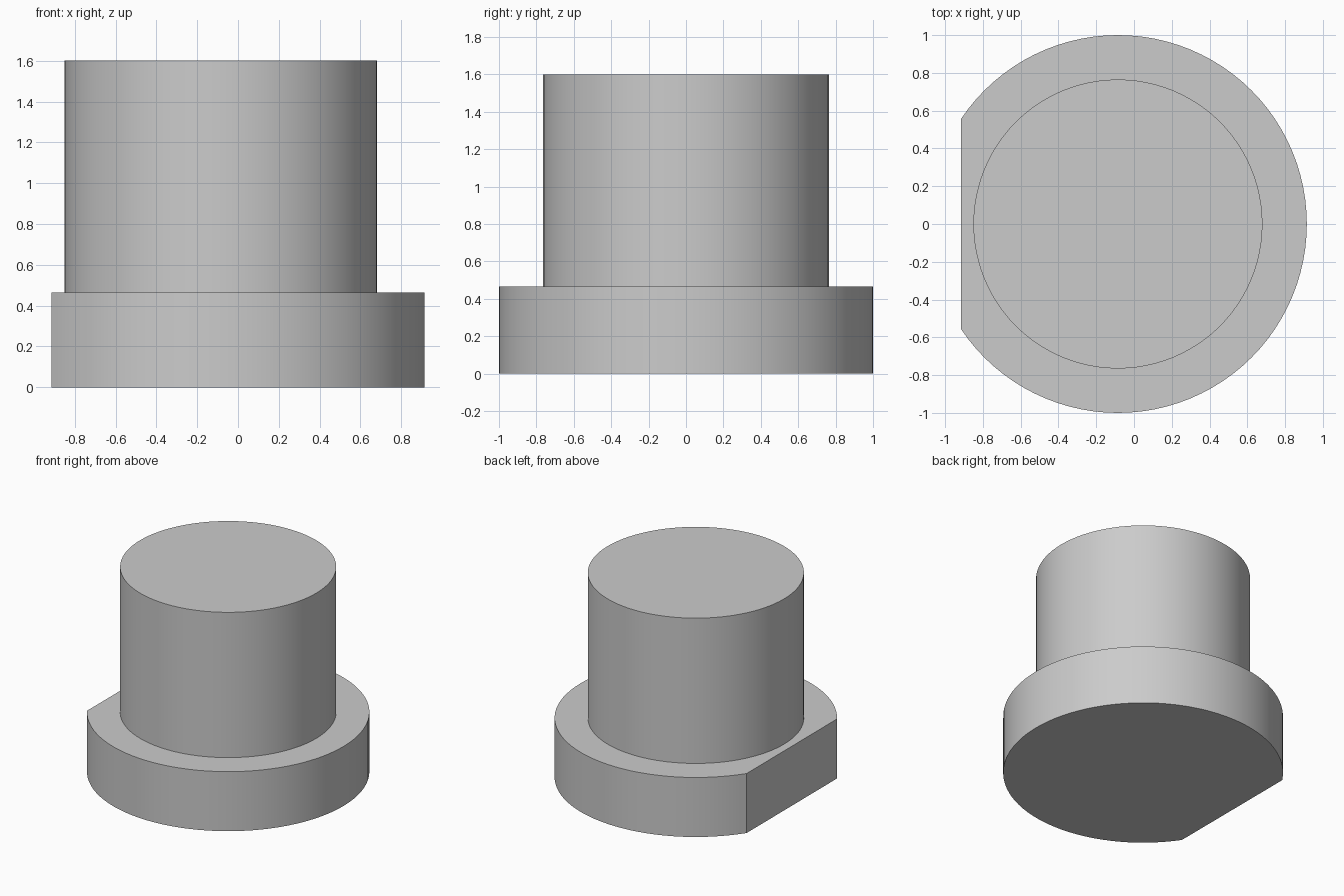
import bpy
import bmesh
import math

cube = bpy.data.objects.get("Cube")
if cube:
    bpy.data.objects.remove(cube, do_unlink=True)

SEGMENTS = 96
FLANGE_R, FLANGE_H = 1.0, 0.465
SHAFT_R, TOP_H = 0.765, 1.60
FLAT_DIST = 0.83          # distance from the axis to the flat on the flange
AXIS_X = -(FLANGE_R - FLAT_DIST) / 2

# Plain grey material
grey = bpy.data.materials.new("plain_grey")
grey.use_nodes = True
colour = (0.6, 0.6, 0.6, 1.0)
grey.diffuse_color = colour
grey.node_tree.nodes["Principled BSDF"].inputs["Base Color"].default_value = colour

# Stepped body: half profile turned around the axis
profile = [(0, 0), (FLANGE_R, 0), (FLANGE_R, FLANGE_H),
           (SHAFT_R, FLANGE_H), (SHAFT_R, TOP_H), (0, TOP_H)]
bm = bmesh.new()
verts = [bm.verts.new((r, 0, z)) for r, z in profile]
edges = [bm.edges.new(pair) for pair in zip(verts, verts[1:])]
bmesh.ops.spin(bm, geom=verts + edges, cent=(0, 0, 0), axis=(0, 0, 1),
               angle=math.tau, steps=SEGMENTS)
bmesh.ops.remove_doubles(bm, verts=bm.verts, dist=0.0001)

# Flat side: slice the flange and close the cut
cut = bmesh.ops.bisect_plane(bm, geom=bm.verts[:] + bm.edges[:] + bm.faces[:],
                             plane_co=(-FLAT_DIST, 0, 0), plane_no=(-1, 0, 0),
                             clear_outer=True)
rim = [e for e in cut["geom_cut"] if isinstance(e, bmesh.types.BMEdge)]
bmesh.ops.holes_fill(bm, edges=rim, sides=0)
bmesh.ops.dissolve_limit(bm, angle_limit=math.radians(0.5),
                         verts=bm.verts, edges=bm.edges)
bmesh.ops.recalc_face_normals(bm, faces=bm.faces)
bmesh.ops.translate(bm, verts=bm.verts, vec=(AXIS_X, 0, 0))

mesh = bpy.data.meshes.new("flanged_plug")
bm.to_mesh(mesh)
bm.free()
mesh.materials.append(grey)
plug = bpy.data.objects.new("flanged_plug", mesh)
bpy.context.collection.objects.link(plug)

# Smooth round walls, crisp rims
bpy.ops.object.select_all(action="DESELECT")
plug.select_set(True)
bpy.context.view_layer.objects.active = plug
bpy.ops.object.shade_smooth_by_angle(angle=math.radians(30))
